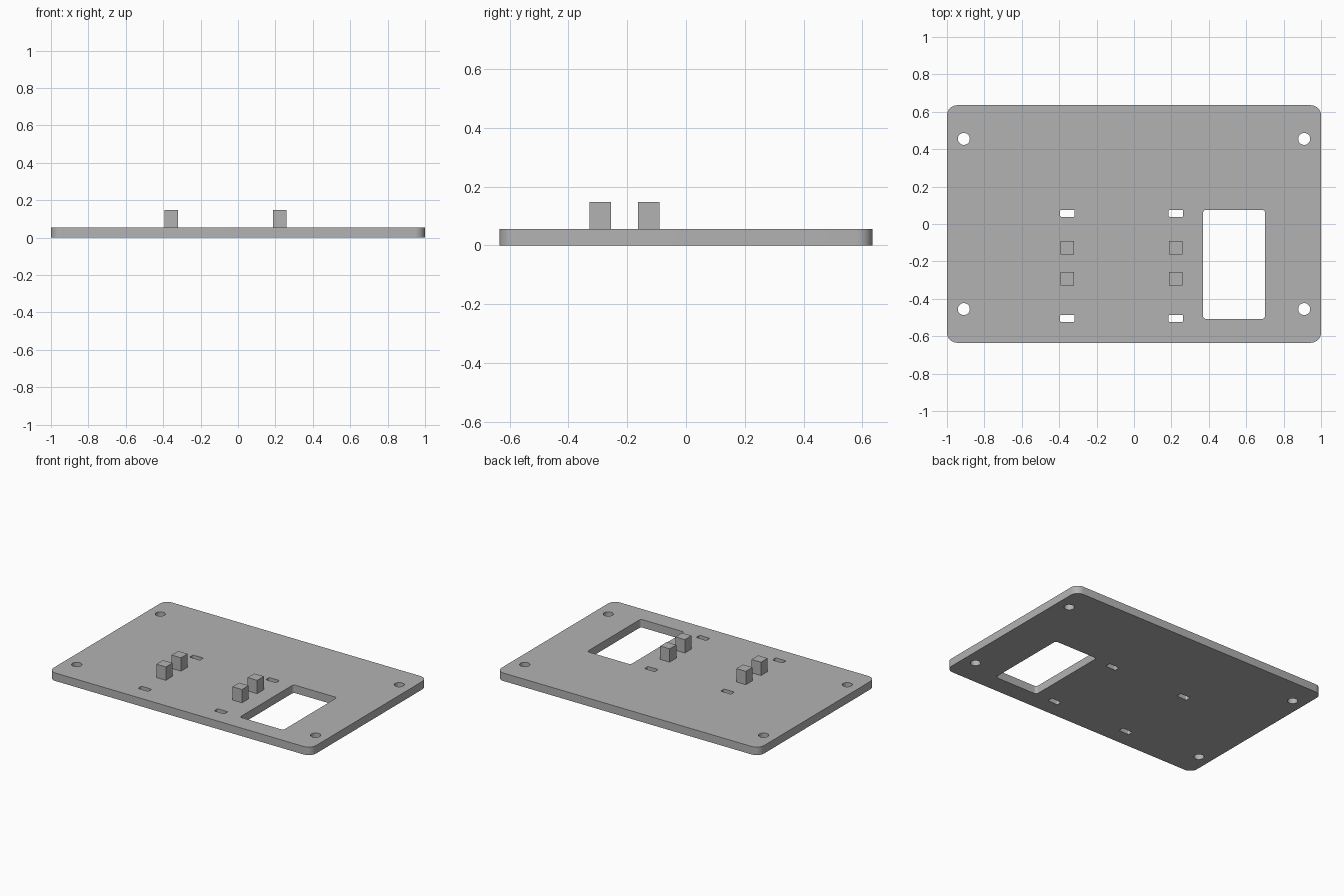
import bpy
import bmesh
from math import cos, sin, pi, radians

cube = bpy.data.objects.get("Cube")
if cube:
    bpy.data.objects.remove(cube, do_unlink=True)

THICK = 0.055
PEG_TOP = 0.147
PEG = 0.072
COLUMNS = (-0.356, 0.224)

gray = bpy.data.materials.new("plain gray")
gray.use_nodes = True
gray.diffuse_color = (0.45, 0.45, 0.45, 1)
gray.node_tree.nodes["Principled BSDF"].inputs["Base Color"].default_value = gray.diffuse_color


def rounded_rect(cx, cy, w, h, r, steps=8):
    """Outline of a rectangle with rounded corners; a circle when r = w/2 = h/2."""
    points = []
    for quarter, (sx, sy) in enumerate(((1, 1), (-1, 1), (-1, -1), (1, -1))):
        for i in range(steps + 1):
            a = (quarter + i / steps) * pi / 2
            p = (cx + sx * (w / 2 - r) + r * cos(a), cy + sy * (h / 2 - r) + r * sin(a))
            if not points or abs(p[0] - points[-1][0]) + abs(p[1] - points[-1][1]) > 1e-5:
                points.append(p)
    if abs(points[0][0] - points[-1][0]) + abs(points[0][1] - points[-1][1]) < 1e-5:
        points.pop()
    return points


# Plate outline, then its openings
outlines = [rounded_rect(0, 0, 2.0, 1.27, 0.055)]
outlines.append(rounded_rect(0.535, -0.216, 0.332, 0.584, 0.018))
for x in (-0.91, 0.91):
    for y in (-0.455, 0.455):
        outlines.append(rounded_rect(x, y, 0.064, 0.064, 0.032))
for x in COLUMNS:
    for y in (0.057, -0.505):
        outlines.append(rounded_rect(x, y, 0.078, 0.038, 0.007, 4))

# Plate: filled and extruded flat curve, turned into a mesh
curve = bpy.data.curves.new("plate", 'CURVE')
curve.dimensions = '2D'
curve.fill_mode = 'BOTH'
curve.extrude = THICK / 2
for outline in outlines:
    spline = curve.splines.new('POLY')
    spline.points.add(len(outline) - 1)
    for point, (x, y) in zip(spline.points, outline):
        point.co = (x, y, 0, 1)
    spline.use_cyclic_u = True
plate = bpy.data.objects.new("mounting_plate", curve)
bpy.context.collection.objects.link(plate)
bpy.ops.object.select_all(action='DESELECT')
plate.select_set(True)
bpy.context.view_layer.objects.active = plate
bpy.ops.object.convert(target='MESH')
plate = bpy.context.view_layer.objects.active
plate.name = "mounting_plate"

bm = bmesh.new()
bm.from_mesh(plate.data)
bmesh.ops.translate(bm, verts=bm.verts, vec=(0, 0, THICK / 2))
bmesh.ops.remove_doubles(bm, verts=bm.verts, dist=1e-5)
bmesh.ops.recalc_face_normals(bm, faces=bm.faces)
bm.to_mesh(plate.data)
bm.free()
plate.data.materials.clear()
plate.data.materials.append(gray)
bpy.ops.object.shade_smooth_by_angle(angle=radians(30))

# Four square pegs in two columns
for side, x in zip(("right", "left"), COLUMNS):
    for place, y in (("front", -0.292), ("back", -0.127)):
        bpy.ops.mesh.primitive_cube_add(size=1, location=(x, y, (THICK + PEG_TOP) / 2))
        peg = bpy.context.object
        peg.name = f"{place}_{side}_peg"
        peg.scale = (PEG, PEG, PEG_TOP - THICK)
        peg.data.materials.append(gray)
